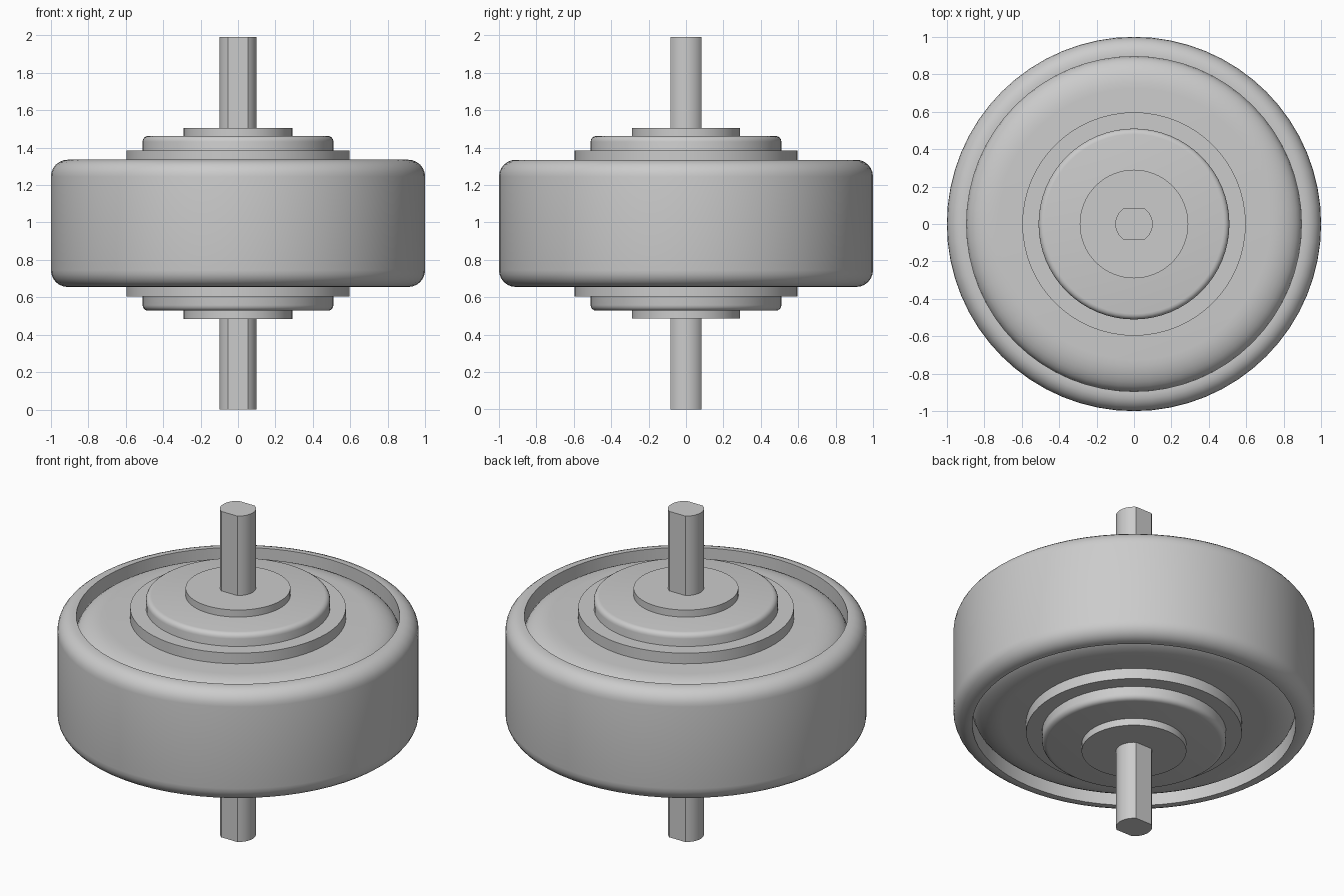
import bpy
import math

cube = bpy.data.objects.get("Cube")
if cube:
    bpy.data.objects.remove(cube)

MID = 0.995      # height of the mirror plane
SEGMENTS = 64

grey = bpy.data.materials.new("plain_grey")
grey.use_nodes = True
grey.diffuse_color = (0.6, 0.6, 0.6, 1)
grey.node_tree.nodes["Principled BSDF"].inputs["Base Color"].default_value = (0.6, 0.6, 0.6, 1)


def finish(name, verts, faces, angle=35):
    mesh = bpy.data.meshes.new(name)
    mesh.from_pydata(verts, [], faces)
    mesh.materials.append(grey)
    obj = bpy.data.objects.new(name, mesh)
    bpy.context.collection.objects.link(obj)
    bpy.ops.object.select_all(action="DESELECT")
    obj.select_set(True)
    bpy.context.view_layer.objects.active = obj
    bpy.ops.object.shade_smooth_by_angle(angle=math.radians(angle))
    return obj


def corner(r, h, radius_r, radius_h, steps=6):
    """Rounded outer top corner, running from the top face to the side wall."""
    arc = [math.pi / 2 * i / steps for i in range(steps + 1)]
    return [(r - radius_r + radius_r * math.sin(a), h - radius_h + radius_h * math.cos(a)) for a in arc]


def lathe(name, half, closed=False):
    """Spin a half profile (radius, height above middle) mirrored about the middle."""
    profile = half + [(r, -h) for r, h in reversed(half)]
    n = len(profile)
    verts = []
    for i in range(SEGMENTS):
        a = 2 * math.pi * i / SEGMENTS
        verts += [(r * math.cos(a), r * math.sin(a), MID + h) for r, h in profile]
    faces = []
    for i in range(SEGMENTS):
        j = (i + 1) % SEGMENTS
        for k in range(n if closed else n - 1):
            m = (k + 1) % n
            faces.append((i * n + k, i * n + m, j * n + m, j * n + k))
    if not closed:  # flat end caps
        faces.append([i * n for i in range(SEGMENTS)])
        faces.append([i * n + n - 1 for i in reversed(range(SEGMENTS))])
    return finish(name, verts, faces)


# Outer ring with rounded shoulders and a straight bore
lathe("outer_ring", [(0.895, 0.34)] + corner(1.0, 0.34, 0.09, 0.09), closed=True)

# Web disc with soft edges falling away towards the bore
lathe("web_disc", corner(0.896, 0.325, 0.17, 0.10, 8))

# Stepped hub
lathe("hub_flange", [(0.597, 0.39)])
lathe("bearing_cover", corner(0.51, 0.467, 0.03, 0.03, 4))
lathe("spacer", [(0.29, 0.51)])

# Axle with two flats
R, FLAT = 0.1, 0.084
limit = math.asin(FLAT / R)
outline = []
for side in (0, math.pi):
    for i in range(13):
        a = side - limit + 2 * limit * i / 12
        outline.append((R * math.cos(a), R * math.sin(a)))
n = len(outline)
verts = [(x, y, z) for z in (0, 2 * MID) for x, y in outline]
faces = [(i, (i + 1) % n, n + (i + 1) % n, n + i) for i in range(n)]
faces += [list(reversed(range(n))), list(range(n, 2 * n))]
finish("axle", verts, faces, 25)
